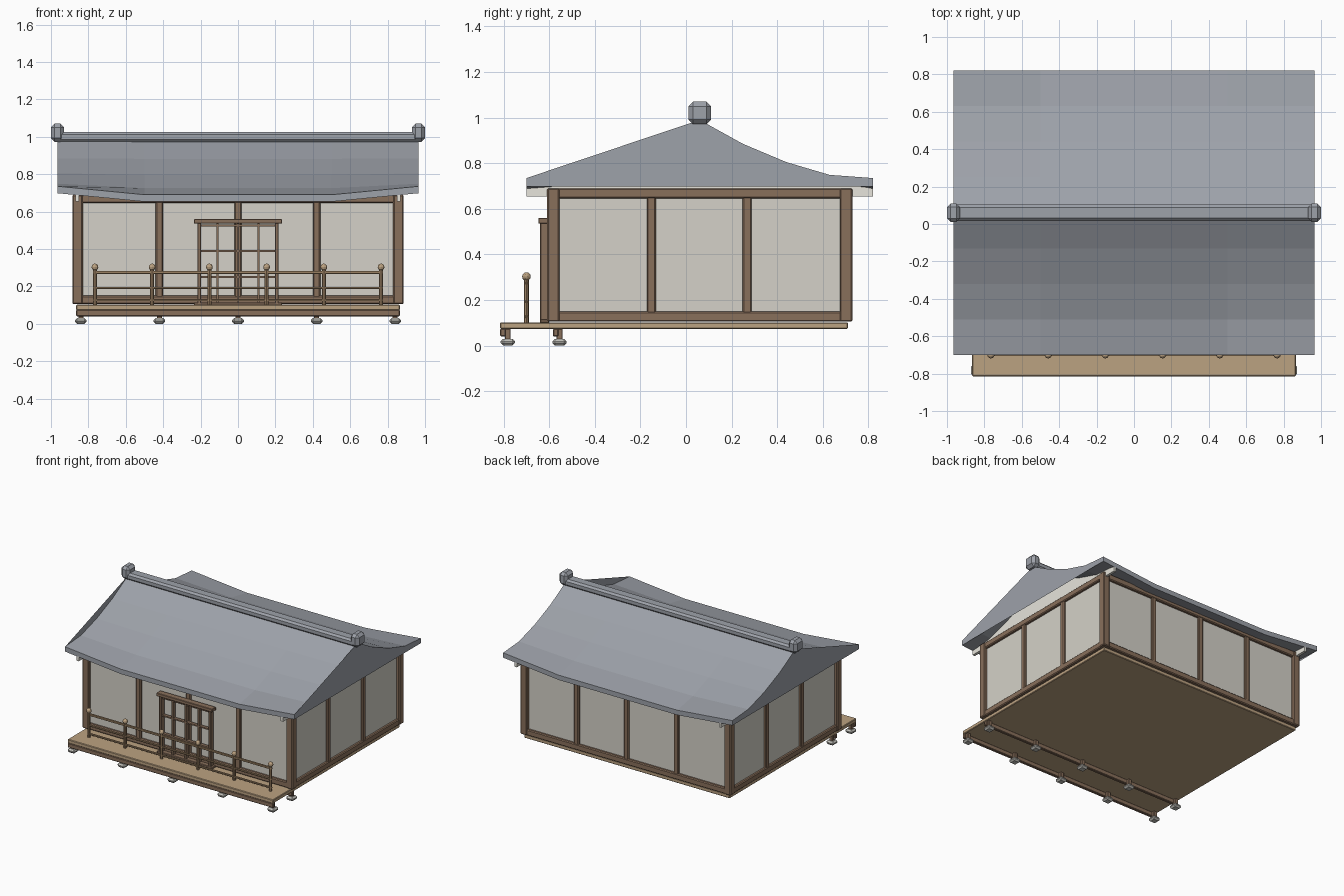
import bpy, bmesh
from mathutils import Matrix, Vector

cube = bpy.data.objects.get("Cube")
if cube:
    bpy.data.objects.remove(cube, do_unlink=True)


def material(name, rgb):
    m = bpy.data.materials.new(name)
    m.use_nodes = True
    m.diffuse_color = (*rgb, 1)
    m.node_tree.nodes["Principled BSDF"].inputs["Base Color"].default_value = (*rgb, 1)
    return m


SLATE = material("slate tile", (0.34, 0.36, 0.40))
WOOD = material("brown timber", (0.25, 0.16, 0.105))
TAN = material("tan planks", (0.50, 0.36, 0.22))
RAIL = material("rail timber", (0.33, 0.22, 0.125))
PAPER = material("paper panel", (0.66, 0.64, 0.58))
PLASTER = material("white plaster", (0.85, 0.83, 0.76))
STONE = material("footing stone", (0.55, 0.54, 0.50))


def finish(name, bm, mat):
    mesh = bpy.data.meshes.new(name)
    bm.to_mesh(mesh)
    bm.free()
    mesh.materials.append(mat)
    ob = bpy.data.objects.new(name, mesh)
    bpy.context.scene.collection.objects.link(ob)
    return ob


def boxes(name, mat, spans, bevel=0.0):
    """One object made of boxes, each given as (x0, x1, y0, y1, z0, z1)."""
    bm = bmesh.new()
    for x0, x1, y0, y1, z0, z1 in spans:
        size = Matrix.Diagonal((x1 - x0, y1 - y0, z1 - z0, 1))
        place = Matrix.Translation(((x0 + x1) / 2, (y0 + y1) / 2, (z0 + z1) / 2))
        bmesh.ops.create_cube(bm, size=1, matrix=place @ size)
    if bevel:
        bmesh.ops.bevel(bm, geom=bm.edges[:], offset=bevel, segments=1,
                        affect='EDGES', profile=0.5)
    return finish(name, bm, mat)


# Roof: swept sheet, concave slopes, corners lifted
CY = 0.06            # ridge line position
END_X, BEND_X = 0.965, 0.5
THICK = 0.037
HALF = [(0.76, 0.69, 0.045), (0.57, 0.725, 0.024), (0.38, 0.795, 0.01), (0.19, 0.882, 0.003)]
ROWS = ([(CY - d, z, r) for d, z, r in HALF] + [(CY, 0.99, 0.0)]
        + [(CY + d, z, r) for d, z, r in reversed(HALF)])


def roof_z(row, x):
    lift = max(0.0, (abs(x) - BEND_X) / (END_X - BEND_X))
    return row[1] + row[2] * lift


bm = bmesh.new()
stations = (-END_X, -BEND_X, BEND_X, END_X)
top = [[bm.verts.new((x, r[0], roof_z(r, x))) for r in ROWS] for x in stations]
low = [[bm.verts.new((x, r[0], roof_z(r, x) - THICK)) for r in ROWS] for x in stations]
last = len(ROWS) - 1
for i in range(len(stations) - 1):
    for j in range(last):
        bm.faces.new((top[i][j], top[i + 1][j], top[i + 1][j + 1], top[i][j + 1]))
        bm.faces.new((low[i][j], low[i][j + 1], low[i + 1][j + 1], low[i + 1][j]))
    for j in (0, last):
        quad = [low[i][j], low[i + 1][j], top[i + 1][j], top[i][j]]
        bm.faces.new(quad if j == 0 else quad[::-1])
# gable ends closed by a fan from the front eave
for e, flip in ((0, False), (len(stations) - 1, True)):
    loop = top[e][1:] + [low[e][last], low[e][0]]
    for a, b in zip(loop, loop[1:]):
        tri = (top[e][0], a, b)
        bm.faces.new(tri[::-1] if flip else tri)
finish("roof", bm, SLATE)

# Plaster gable boards under the roof ends
for side, label in ((1, "left"), (-1, "right")):
    bm = bmesh.new()
    layers = []
    for x in (side * 0.85, side * 0.87):
        up = [bm.verts.new((x, r[0], roof_z(r, x) - THICK + 0.005)) for r in ROWS]
        down = [bm.verts.new((x, r[0], 0.655)) for r in ROWS]
        layers.append((up, down))
        for j in range(last):
            bm.faces.new((down[j], down[j + 1], up[j + 1], up[j]))
    (ua, da), (ub, db) = layers
    for j in range(last):
        bm.faces.new((da[j], db[j], db[j + 1], da[j + 1]))
        bm.faces.new((ua[j], ua[j + 1], ub[j + 1], ub[j]))
    for j in (0, last):
        bm.faces.new((da[j], db[j], ub[j], ua[j]))
    bmesh.ops.recalc_face_normals(bm, faces=bm.faces[:])
    finish(label + "_gable_board", bm, PLASTER)

# Ridge beam and end blocks
boxes("ridge_beam", SLATE, [(-END_X, END_X, CY - 0.043, CY + 0.043, 0.972, 1.025)], 0.014)
boxes("ridge_end_blocks", SLATE,
      [(x - 0.035, x + 0.035, CY - 0.05, CY + 0.05, 0.972, 1.07) for x in (-END_X, END_X)], 0.02)

# Wall panels
WX, Y0, Y1 = 0.885, -0.61, 0.73
Z0, Z1 = 0.105, 0.69
boxes("wall_panels", PAPER, [(-WX + 0.025, WX - 0.025, Y0 + 0.025, Y1 - 0.025, Z0 + 0.01, Z1 - 0.01)])

# Timber wall frame
frame = []
for x in (-WX, WX - 0.055):
    for y in (Y0, Y1 - 0.055):
        frame.append((x, x + 0.055, y, y + 0.055, Z0, Z1))
for z, h in ((Z0, 0.045), (Z1 - 0.045, 0.045)):
    for y in (Y0 + 0.005, Y1 - 0.045):
        frame.append((-WX + 0.01, WX - 0.01, y, y + 0.04, z, z + h))
    for x in (-WX + 0.005, WX - 0.045):
        frame.append((x, x + 0.04, Y0 + 0.01, Y1 - 0.01, z, z + h))
for x in (-0.42, 0, 0.42):
    for y in (Y0 + 0.008, Y1 - 0.043):
        frame.append((x - 0.02, x + 0.02, y, y + 0.035, Z0, Z1 - 0.01))
for y in (-0.152, 0.268):
    for x in (-WX + 0.008, WX - 0.043):
        frame.append((x, x + 0.035, y - 0.02, y + 0.02, Z0, Z1 - 0.01))
boxes("wall_frame", WOOD, frame, 0.006)

# Lattice door with lintel and sill
DF = -0.64
door = [(-0.235, 0.235, DF - 0.008, Y0 + 0.01, 0.535, 0.56),
        (-0.235, 0.235, DF, Y0 + 0.01, 0.1, 0.115)]
for x in (-0.207, 0.207):
    door.append((x - 0.01, x + 0.01, DF, Y0 + 0.01, 0.105, 0.54))
boxes("door_frame", WOOD, door, 0.003)
bars = [(x - 0.006, x + 0.006, DF + 0.006, Y0 + 0.005, 0.11, 0.54) for x in (-0.11, 0, 0.11)]
bars += [(-0.2, 0.2, DF + 0.008, Y0 + 0.003, z - 0.005, z + 0.005) for z in (0.25, 0.39, 0.525)]
boxes("door_lattice", WOOD, bars)

# Floor deck with porch
boxes("floor_deck", TAN, [(-0.865, 0.865, -0.815, 0.71, 0.073, 0.102)], 0.004)

# Porch beams, short legs and footing stones
boxes("porch_beams", WOOD, [(-0.865, 0.865, y - 0.012, y + 0.012, 0.04, 0.074)
                            for y in (-0.803, -0.572)], 0.004)
FEET = [(x, y) for x in (-0.84, -0.42, 0, 0.42, 0.84) for y in (-0.782, -0.555)]
boxes("porch_legs", WOOD, [(x - 0.014, x + 0.014, y - 0.013, y + 0.013, 0.025, 0.074)
                           for x, y in FEET], 0.003)
boxes("footing_stones", STONE, [(x - 0.031, x + 0.031, y - 0.031, y + 0.031, 0, 0.03)
                                for x, y in FEET], 0.011)

# Porch railing
RY = -0.70
POSTS = [-0.765 + 0.306 * i for i in range(6)]
bm = bmesh.new()
for x in POSTS:
    bmesh.ops.create_cone(bm, cap_ends=True, segments=8, radius1=0.011, radius2=0.011,
                          depth=0.19, matrix=Matrix.Translation((x, RY, 0.195)))
finish("railing_posts", bm, RAIL)
bm = bmesh.new()
for x in POSTS:
    bmesh.ops.create_uvsphere(bm, u_segments=10, v_segments=6, radius=0.019,
                              matrix=Matrix.Translation((x, RY, 0.303)))
finish("railing_knobs", bm, TAN)
boxes("railing_bars", RAIL, [(-0.775, 0.775, RY - 0.007, RY + 0.007, z - h, z + h)
                             for z, h in ((0.275, 0.008), (0.192, 0.006), (0.127, 0.006))], 0.002)
